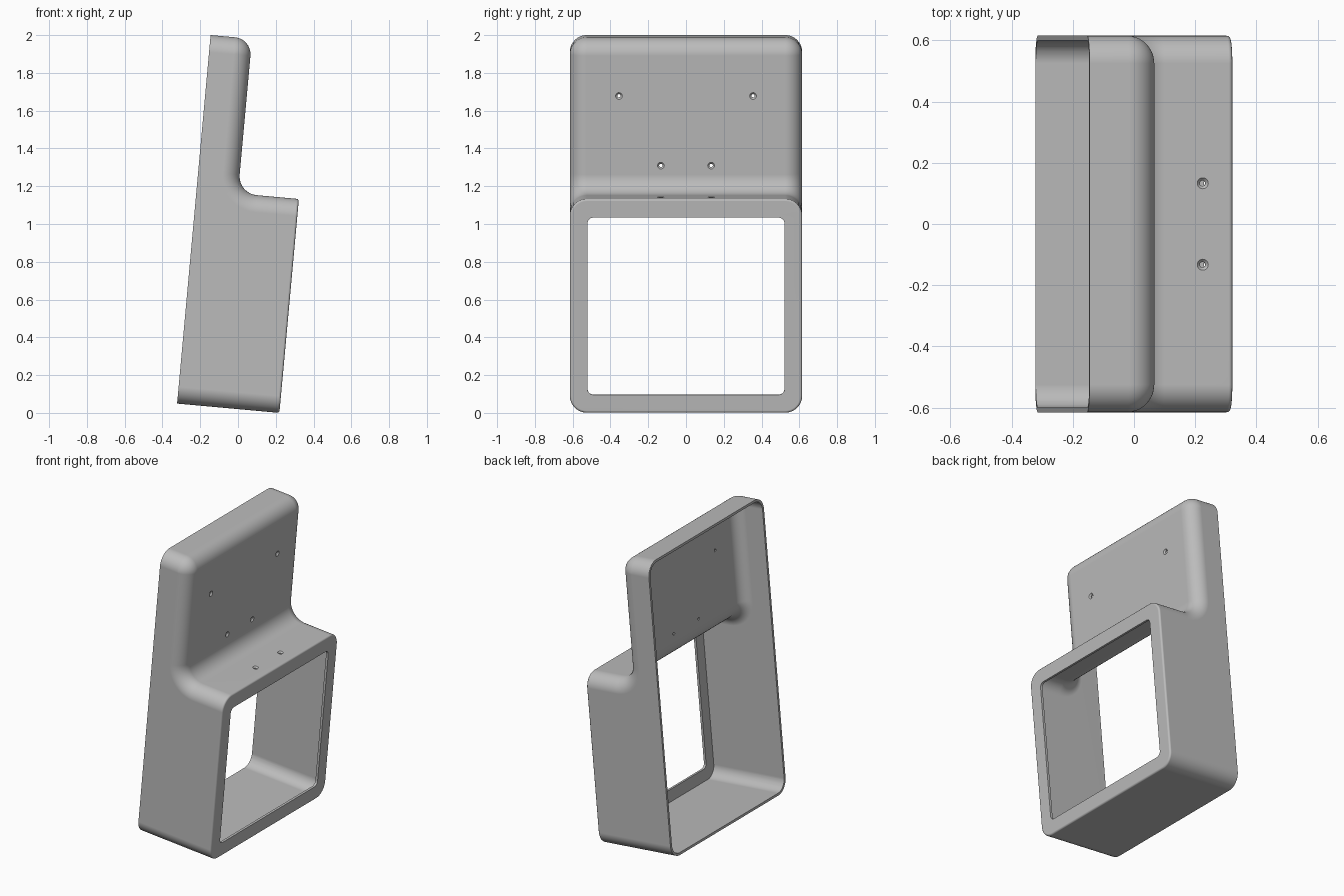
import bpy, bmesh
from math import sin, cos, pi, radians

if "Cube" in bpy.data.objects:
    bpy.data.objects.remove(bpy.data.objects["Cube"], do_unlink=True)

# Main sizes, measured along the tilted body
DEPTH, UPPER, SHELF, TOP, HALF = 0.544, 0.22, 1.137, 1.959, 0.615
ROUND, FILLET, WALL = 0.09, 0.1, 0.016
SEGS = 10

grey = bpy.data.materials.new("plain grey")
grey.use_nodes = True
grey.diffuse_color = (0.5, 0.5, 0.5, 1)
grey.node_tree.nodes["Principled BSDF"].inputs["Base Color"].default_value = (0.5, 0.5, 0.5, 1)


def loft(rings):
    """Closed solid through rings that have equal point counts."""
    bm = bmesh.new()
    rows = [[bm.verts.new(p) for p in ring] for ring in rings]
    n = len(rows[0])
    for a, b in zip(rows, rows[1:]):
        for i in range(n):
            j = (i + 1) % n
            bm.faces.new((a[i], a[j], b[j], b[i]))
    bm.faces.new(rows[0])
    bm.faces.new(rows[-1])
    bmesh.ops.remove_doubles(bm, verts=bm.verts, dist=1e-5)
    bmesh.ops.recalc_face_normals(bm, faces=bm.faces)
    return bm


def make_object(name, bm):
    mesh = bpy.data.meshes.new(name)
    bm.to_mesh(mesh)
    bm.free()
    mesh.materials.append(grey)
    obj = bpy.data.objects.new(name, mesh)
    bpy.context.collection.objects.link(obj)
    return obj


def side_profile(y, inset, back, front):
    """Stepped side outline, inset along its bottom, step and top."""
    rc, rt = FILLET + inset, ROUND - inset
    pts = [(back, inset), (front, inset), (front, SHELF - inset)]
    arc = [pi / 2 * i / SEGS for i in range(SEGS + 1)]
    pts += [(UPPER - inset + rc - rc * sin(a), SHELF - inset + rc - rc * cos(a)) for a in arc]
    pts += [(UPPER - ROUND + rt * cos(a), TOP - ROUND + rt * sin(a)) for a in arc]
    pts.append((back, TOP - inset))
    return [(x, y, z) for x, z in pts]


def stepped_solid(radius, back, front):
    """Body whose side edges are rounded by the given radius."""
    rings = []
    for i in range(SEGS + 1):
        a = pi / 2 * i / SEGS
        rings.append((HALF - ROUND + radius * sin(a), ROUND - radius * cos(a)))
    both = [(-y, d) for y, d in reversed(rings)] + rings
    return loft([side_profile(y, d, back, front) for y, d in both])


# Outer body with a softened edge round the front frame
bm = stepped_solid(ROUND, 0, DEPTH)
front_faces = [f for f in bm.faces if all(abs(v.co.x - DEPTH) < 1e-5 for v in f.verts)]
face = bmesh.ops.dissolve_faces(bm, faces=front_faces)["region"][0]
bmesh.ops.bevel(bm, geom=list(face.edges), offset=0.012, segments=3, profile=0.5, affect='EDGES')
body = make_object("stepped_housing", bm)

# Cavity, open at the back
cutters = [make_object("cavity_cutter", stepped_solid(ROUND - WALL, -0.1, DEPTH - WALL))]

# Window through the front frame
bm = bmesh.new()
bmesh.ops.create_cube(bm, size=1)
for v in bm.verts:
    v.co = (DEPTH + v.co.x * 0.1, v.co.y * 1.042, 0.567 + v.co.z * 0.942)
along = [e for e in bm.edges if abs(e.verts[0].co.x - e.verts[1].co.x) > 0.05]
bmesh.ops.bevel(bm, geom=along, offset=0.03, segments=6, profile=0.5, affect='EDGES')
cutters.append(make_object("window_cutter", bm))


# Countersunk screw holes in the upper panel and the shelf
def screw_hole(x, y, z, upright):
    rings = []
    for depth, r in ((-0.01, 0.018), (0, 0.018), (0.009, 0.009), (0.04, 0.009)):
        ring = []
        for i in range(20):
            p, q = r * cos(pi * i / 10), r * sin(pi * i / 10)
            ring.append((x + p, y + q, z - depth) if upright else (x - depth, y + p, z + q))
        rings.append(ring)
    cutters.append(make_object("hole_cutter", loft(rings)))


for side in (-1, 1):
    screw_hole(UPPER, side * 0.355, 1.655, False)
    screw_hole(UPPER, side * 0.133, 1.285, False)
    screw_hole(0.446, side * 0.133, SHELF, True)

bpy.ops.object.select_all(action='DESELECT')
bpy.context.view_layer.objects.active = body
body.select_set(True)
for cutter in cutters:
    cutter.hide_render = True
    mod = body.modifiers.new("cut", 'BOOLEAN')
    mod.operation, mod.solver, mod.object = 'DIFFERENCE', 'EXACT', cutter
    bpy.ops.object.modifier_apply(modifier=mod.name)
    bpy.data.objects.remove(cutter, do_unlink=True)

# Smooth rounds, flat panels, and the backward lean
bpy.ops.object.shade_smooth_by_angle(angle=radians(35))
weighted = body.modifiers.new("flat panels", 'WEIGHTED_NORMAL')
weighted.keep_sharp = True
body.rotation_euler.y = radians(5.2)
body.location = (-0.3225, 0, DEPTH * sin(radians(5.2)))
